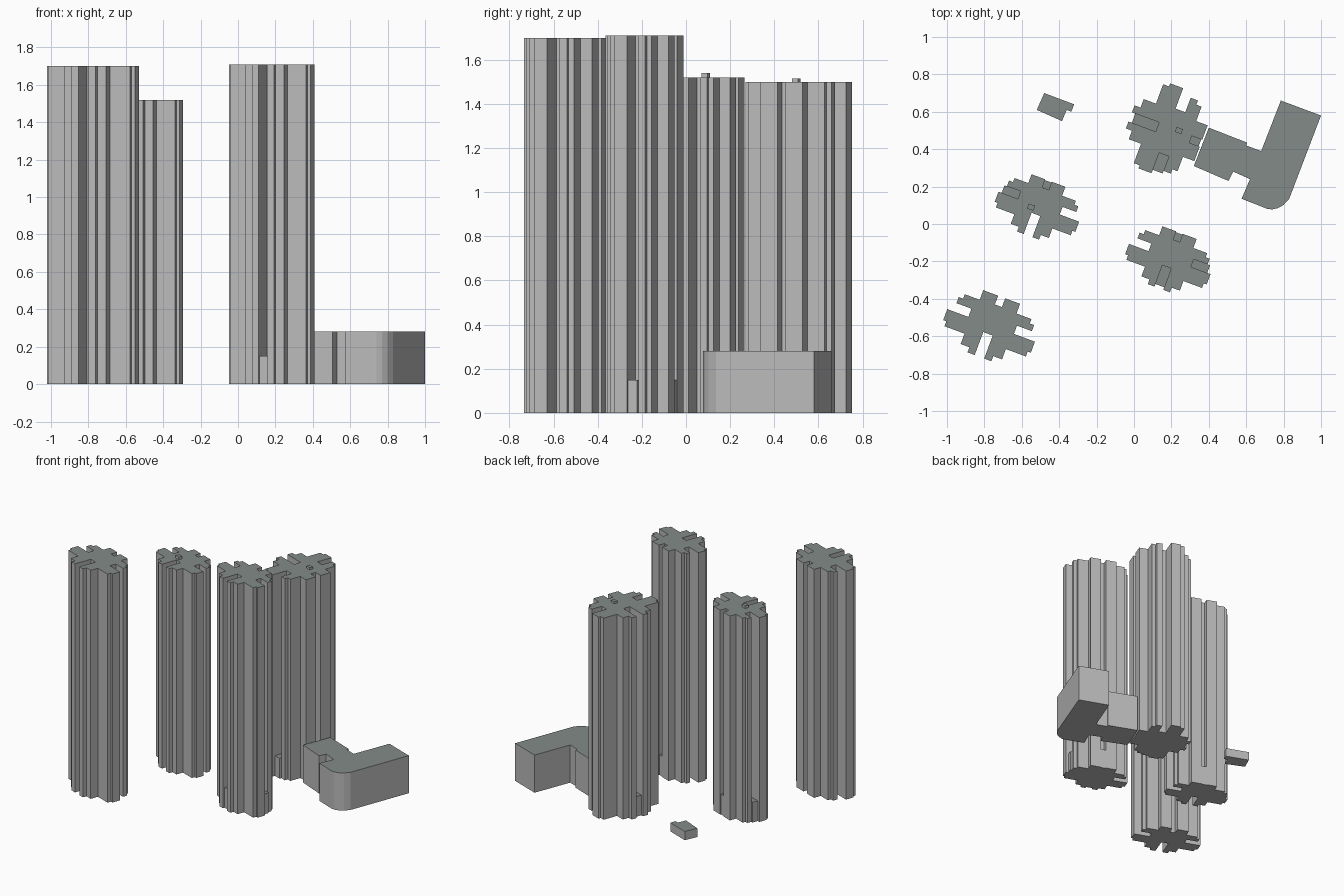
import bpy, bmesh, math
from mathutils import Matrix, Vector

cube = bpy.data.objects.get("Cube")
if cube:
    bpy.data.objects.remove(cube, do_unlink=True)


def make_material(name, color):
    mat = bpy.data.materials.new(name)
    mat.use_nodes = True
    mat.diffuse_color = color
    mat.node_tree.nodes["Principled BSDF"].inputs["Base Color"].default_value = color
    return mat


WALL = make_material("light grey wall", (0.5, 0.5, 0.5, 1))
ROOF = make_material("grey green roof", (0.23, 0.26, 0.25, 1))


def prism(name, outline, bottom, top):
    """Extrude a counterclockwise outline; upward faces become roof."""
    bm = bmesh.new()
    base = bm.faces.new([bm.verts.new((x, y, bottom)) for x, y in outline])
    ext = bmesh.ops.extrude_face_region(bm, geom=[base], use_keep_orig=True)
    verts = [g for g in ext["geom"] if isinstance(g, bmesh.types.BMVert)]
    bmesh.ops.translate(bm, vec=(0, 0, top - bottom), verts=verts)
    bmesh.ops.recalc_face_normals(bm, faces=bm.faces)
    for face in bm.faces:
        face.material_index = int(face.normal.z > 0.5)
    mesh = bpy.data.meshes.new(name)
    bm.to_mesh(mesh)
    bm.free()
    mesh.materials.append(WALL)
    mesh.materials.append(ROOF)
    obj = bpy.data.objects.new(name, mesh)
    bpy.context.collection.objects.link(obj)
    return obj


def rect(x0, x1, y0, y1):
    return [(x0, y0), (x1, y0), (x1, y1), (x0, y1)]


# Right half of the tower floor plan: two stepped fingers on every side
HALF = [(.027, -.045), (.027, -.176), (.068, -.176), (.068, -.147), (.118, -.147),
        (.118, -.088), (.232, -.088), (.232, -.06), (.25, -.06), (.25, .003),
        (.13, .003), (.13, .05), (.215, .05), (.215, .085), (.19, .085),
        (.19, .11), (.105, .11), (.105, .165), (.02, .165), (.02, .115)]
PLAN = HALF + [(-x, y) for x, y in reversed(HALF)]

# Low blocks that close the foot of the gaps between fingers
GAPS = {"top": rect(-.02, .02, .115, .16),
        "right": rect(.13, .23, .003, .05),
        "left": rect(-.23, -.13, .003, .05),
        "bottom": rect(-.027, .027, -.16, -.045)}
TILT = math.radians(-20.4)


def tower(name, x, y, height, scale, stretch=1, turn=0, gaps=()):
    angle = TILT + math.radians(turn)
    matrix = (Matrix.Translation((x, y, 0)) @ Matrix.Rotation(angle, 4, "Z")
              @ Matrix.Diagonal((scale, scale * stretch, 1, 1)))

    def place(points):
        return [(matrix @ Vector((u, v, 0))).xy for u, v in points]

    prism(name, place(PLAN), 0, height)
    for gap in gaps:
        prism(f"{name}_{gap}_gap_base", place(GAPS[gap]), 0, .15)


# Four towers
tower("front_right_tower", -.765, -.545, 1.7, 1)
tower("middle_right_tower", -.51, .09, 1.52, .92, gaps=("top", "left"))
tower("front_left_tower", .19, -.19, 1.71, .93, gaps=("top", "right", "bottom"))
tower("back_left_tower", .175, .5, 1.5, .97, stretch=1.22, turn=-90,
      gaps=("top", "right", "bottom"))


# Rooftop housings
def housing(name, x, y, bottom, top):
    spin = Matrix.Rotation(TILT, 2)
    points = [spin @ Vector(p) + Vector((x, y)) for p in rect(-.018, .018, -.014, .014)]
    prism(name, points, bottom, top)


housing("middle_roof_housing", -.55, .09, 1.51, 1.54)
housing("back_roof_housing", .24, .5, 1.49, 1.515)

# Low wing with a rounded corner
prism("low_wing", [(.32, .31), (.505, .23), (.53, .28), (.62, .24), (.575, .135),
                   (.715, .08), (.74, .078), (.77, .085), (.8, .102), (.83, .135),
                   (1, .58), (.785, .66), (.68, .39), (.6, .42), (.605, .435),
                   (.4, .515)], 0, .28)

# Small ground shed with a notched corner
prism("ground_shed", [(-.52, .61), (-.385, .55), (-.36, .61), (-.335, .6),
                      (-.32, .64), (-.48, .7)], 0, .065)
